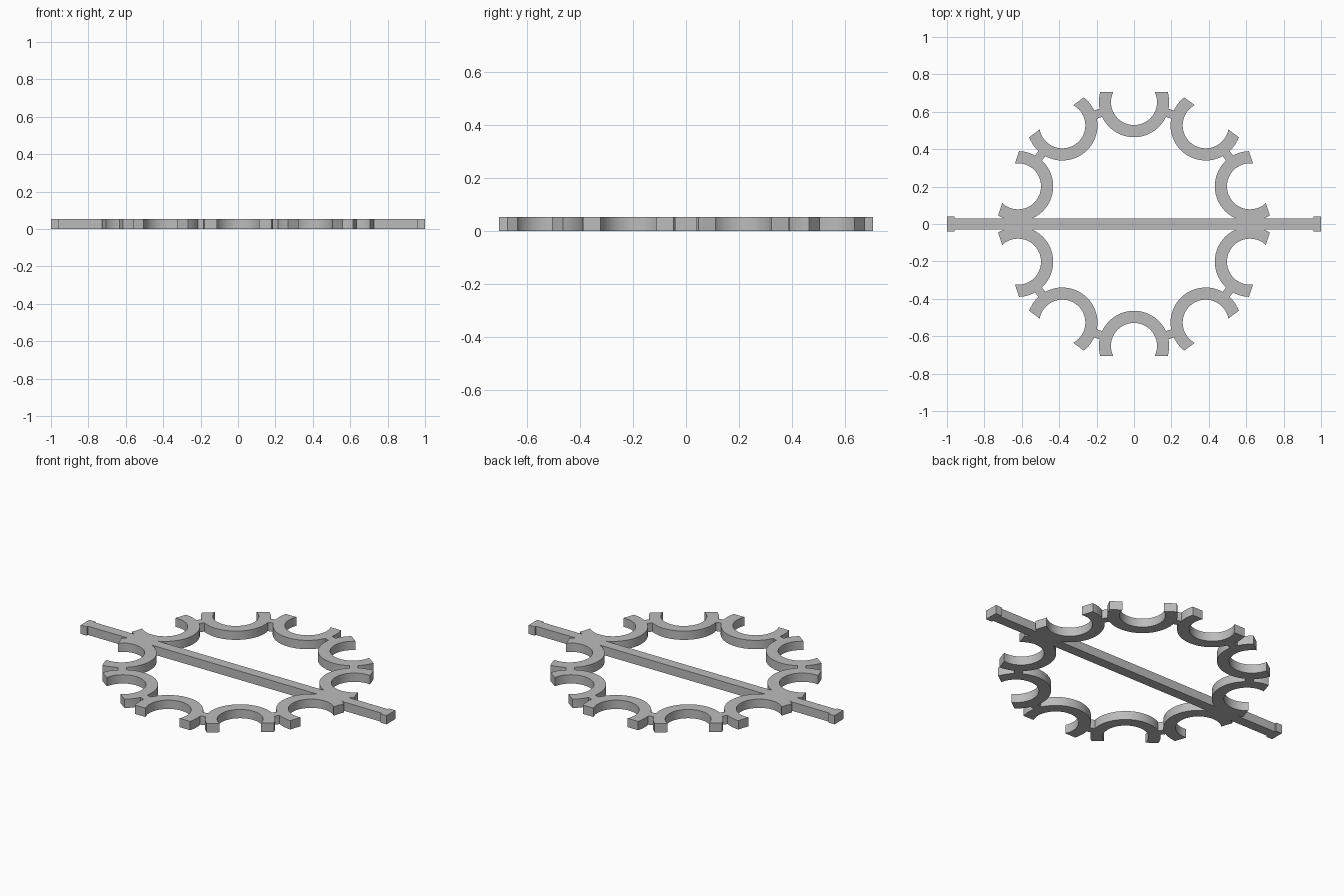
import bpy
import bmesh
from math import asin, cos, sin, pi, radians
from mathutils import Matrix

cube = bpy.data.objects.get("Cube")
if cube:
    bpy.data.objects.remove(cube, do_unlink=True)

THICK = 0.052
RING = 0.652               # distance from the middle to each clip centre
OUTER, INNER = 0.188, 0.123
CUT = 0.053                # flat cut of the clip mouth, outward of its centre
COUNT = 10
STEPS = 40

grey = bpy.data.materials.new("plain grey")
grey.use_nodes = True
grey.diffuse_color = (0.5, 0.5, 0.5, 1)
grey.node_tree.nodes["Principled BSDF"].inputs["Base Color"].default_value = (0.5, 0.5, 0.5, 1)


def plate(name, outline, turn=0.0):
    """Extrude a flat outline up from the ground and turn it about z."""
    bm = bmesh.new()
    face = bm.faces.new([bm.verts.new((x, y, 0)) for x, y in outline])
    top = bmesh.ops.extrude_face_region(bm, geom=[face])["geom"]
    bmesh.ops.translate(bm, vec=(0, 0, THICK),
                        verts=[v for v in top if isinstance(v, bmesh.types.BMVert)])
    bmesh.ops.rotate(bm, cent=(0, 0, 0), matrix=Matrix.Rotation(turn, 3, "Z"), verts=bm.verts)
    bmesh.ops.recalc_face_normals(bm, faces=bm.faces)
    mesh = bpy.data.meshes.new(name)
    bm.to_mesh(mesh)
    bm.free()
    mesh.materials.append(grey)
    obj = bpy.data.objects.new(name, mesh)
    bpy.context.collection.objects.link(obj)
    return obj


def arc(radius):
    """Arc around the inward side of a clip, ending on the flat mouth cut."""
    start = asin(CUT / radius)
    sweep = pi + 2 * start
    angles = [start - sweep * i / STEPS for i in range(STEPS + 1)]
    return [(radius * cos(a), RING + radius * sin(a)) for a in angles]


# Ring of open round clips
clip_outline = arc(OUTER) + arc(INNER)[::-1]
clips = [plate(f"clip_{i + 1}", clip_outline, i * 2 * pi / COUNT) for i in range(COUNT)]

# Short bridges joining neighbouring clips
mid = RING * cos(pi / COUNT)
w, h = 0.028, 0.023
bridge_outline = [(-w, mid - h), (w, mid - h), (w, mid + h), (-w, mid + h)]
for i in range(COUNT):
    plate(f"bridge_{i + 1}", bridge_outline, (i + 0.5) * 2 * pi / COUNT)

# Long crossbar with a wider stop at each end
half = [(1, 0.041), (0.96, 0.041), (0.96, 0.03)]
upper = half + [(-x, y) for x, y in reversed(half)]
plate("crossbar", upper + [(x, -y) for x, y in reversed(upper)])

# Smooth round walls, sharp rims
bpy.ops.object.select_all(action="DESELECT")
for clip in clips:
    clip.select_set(True)
bpy.context.view_layer.objects.active = clips[0]
bpy.ops.object.shade_smooth_by_angle(angle=radians(30))
